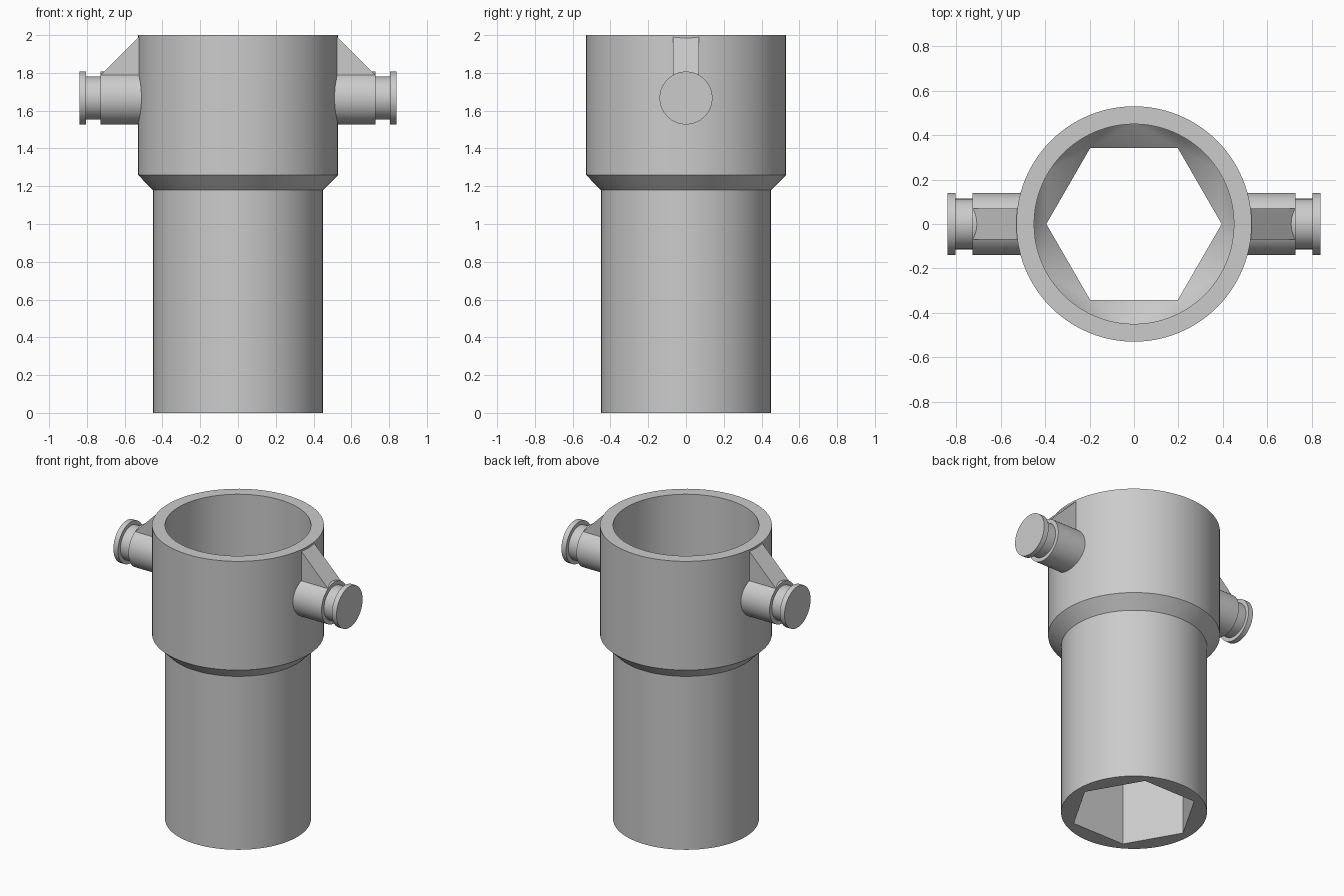
import bpy
import bmesh
from math import sin, cos, pi, radians

cube = bpy.data.objects.get("Cube")
if cube:
    bpy.data.objects.remove(cube)

SIDES = 96
PIN_Z = 1.667

grey = bpy.data.materials.new("plain_grey")
grey.use_nodes = True
grey.diffuse_color = (0.6, 0.6, 0.6, 1)
grey.node_tree.nodes["Principled BSDF"].inputs["Base Color"].default_value = (0.6, 0.6, 0.6, 1)


def finish(bm, name):
    bmesh.ops.recalc_face_normals(bm, faces=bm.faces)
    mesh = bpy.data.meshes.new(name)
    bm.to_mesh(mesh)
    bm.free()
    mesh.materials.append(grey)
    obj = bpy.data.objects.new(name, mesh)
    bpy.context.collection.objects.link(obj)
    bpy.ops.object.select_all(action='DESELECT')
    obj.select_set(True)
    bpy.context.view_layer.objects.active = obj
    bpy.ops.object.shade_smooth_by_angle(angle=radians(30))
    return obj


def ring(bm, radius, z, sides):
    angles = [2 * pi * i / sides for i in range(sides)]
    return [bm.verts.new((radius * cos(a), radius * sin(a), z)) for a in angles]


def bridge(bm, a, b):
    n = len(a)
    for i in range(n):
        j = (i + 1) % n
        bm.faces.new((a[i], a[j], b[j], b[i]))


def circle_to_hex(bm, circle, hexagon):
    # A fan at each corner and one flat triangle at each side
    step = len(circle) // 6
    for k in range(6):
        start = k * step - step // 2
        for i in range(start, start + step):
            bm.faces.new((circle[i % SIDES], circle[(i + 1) % SIDES], hexagon[k]))
        bm.faces.new((circle[(start + step) % SIDES], hexagon[(k + 1) % 6], hexagon[k]))


# Socket body: round outside, round bore above, hexagonal bore below
bm = bmesh.new()
profile = [(0.45, 0), (0.45, 1.18), (0.53, 1.26), (0.53, 2), (0.45, 2), (0.45, 1.26)]
rings = [ring(bm, r, z, SIDES) for r, z in profile]
for a, b in zip(rings, rings[1:]):
    bridge(bm, a, b)
hex_top = ring(bm, 0.395, 1.18, 6)
hex_bottom = ring(bm, 0.395, 0, 6)
circle_to_hex(bm, rings[-1], hex_top)
bridge(bm, hex_top, hex_bottom)
circle_to_hex(bm, rings[0], hex_bottom)
finish(bm, "socket_body")


def make_pin(side, name):
    # Grooved pin turned around the x axis
    bm = bmesh.new()
    profile = [(0.14, 0.49), (0.14, 0.727), (0.114, 0.727),
               (0.114, 0.805), (0.14, 0.805), (0.14, 0.84)]
    rings = [ring(bm, r, x, 64) for r, x in profile]
    for a, b in zip(rings, rings[1:]):
        bridge(bm, a, b)
    bm.faces.new(rings[0])
    bm.faces.new(rings[-1])
    for v in bm.verts:
        x, y, z = v.co
        v.co = (side * z, y, PIN_Z + x)
    finish(bm, name)


def make_rib(side, name):
    # Sloping gusset between the wall and the pin
    bm = bmesh.new()
    outline = [(0.49, 1.74), (0.726, 1.74), (0.726, 1.789), (0.526, 1.989), (0.49, 1.989)]
    near, far = ([bm.verts.new((side * x, y, z)) for x, z in outline] for y in (-0.07, 0.07))
    bm.faces.new(near)
    bm.faces.new(far)
    bridge(bm, near, far)
    finish(bm, name)


for side, label in ((1, "left"), (-1, "right")):
    make_pin(side, label + "_pin")
    make_rib(side, label + "_rib")
